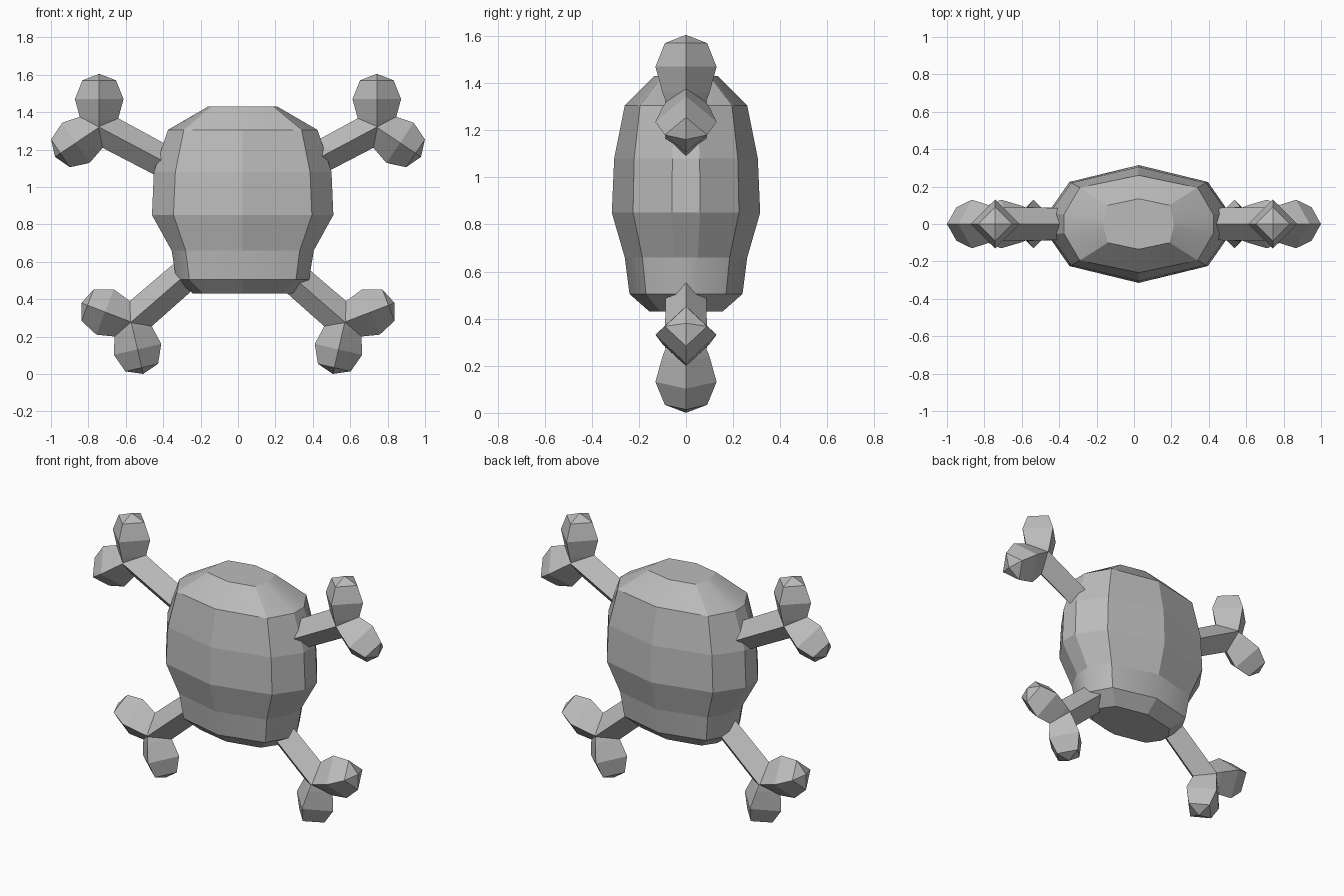
import bpy, bmesh, math
from mathutils import Vector

cube = bpy.data.objects.get("Cube")
if cube:
    bpy.data.objects.remove(cube, do_unlink=True)

grey = bpy.data.materials.new("bone_grey")
grey.use_nodes = True
COLOUR = (0.5, 0.5, 0.5, 1)
grey.diffuse_color = COLOUR
grey.node_tree.nodes["Principled BSDF"].inputs["Base Color"].default_value = COLOUR


def loft(name, rings, smooth_bands=()):
    """Skin a stack of equal-length rings; one-point rings become tips."""
    bm = bmesh.new()
    rows = [[bm.verts.new(p) for p in ring] for ring in rings]
    for band, (a, b) in enumerate(zip(rows, rows[1:])):
        n = len(a)
        for i in range(n):
            j = (i + 1) % n
            quad = (a[i], a[j], b[0]) if len(b) == 1 else (a[i], a[j], b[j], b[i])
            bm.faces.new(quad).smooth = band in smooth_bands
    for row in (rows[0], rows[-1]):
        if len(row) > 2:
            bm.faces.new(row)
    bmesh.ops.recalc_face_normals(bm, faces=bm.faces)
    for e in bm.edges:
        e.smooth = e.calc_face_angle(0) < math.radians(30)
    mesh = bpy.data.meshes.new(name)
    bm.to_mesh(mesh)
    bm.free()
    mesh.materials.append(grey)
    obj = bpy.data.objects.new(name, mesh)
    bpy.context.collection.objects.link(obj)
    return obj


# Skull: ten-sided rings (height, side x, corner x, front y, corner y)
CENTRE_X = 0.025


def skull_ring(z, side, corner, front, corner_y):
    sy = 0.19 * front
    pts = [(side, -sy), (side, sy), (corner, corner_y), (0, front), (-corner, corner_y),
           (-side, sy), (-side, -sy), (-corner, -corner_y), (0, -front), (corner, -corner_y)]
    return [(x + CENTRE_X, y, z) for x, y in pts]


profile = [(0.43, 0.265, 0.21, 0.155, 0.11),
           (0.505, 0.355, 0.285, 0.24, 0.17),
           (0.66, 0.38, 0.305, 0.26, 0.185),
           (0.85, 0.485, 0.37, 0.315, 0.225),
           (1.08, 0.475, 0.36, 0.305, 0.22),
           (1.305, 0.4, 0.315, 0.26, 0.195),
           (1.43, 0.185, 0.165, 0.135, 0.1)]
loft("skull", [skull_ring(*row) for row in profile], smooth_bands=(1, 5))


# Bones: diamond-section shafts, each ending in two knobs
def spindle(name, origin, angle, stations):
    axis = Vector((math.cos(angle), 0, math.sin(angle)))
    across = Vector((-axis.z, 0, axis.x))
    depth = Vector((0, 1, 0))
    rings = []
    for d, r in stations:
        c = origin + axis * d
        rings.append([c + v * r for v in (across, depth, -across, -depth)] if r else [c])
    loft(name, rings)


SHAFT = [(-0.5, 0.085), (0, 0.09)]
KNOB = [(0, 0.085), (0.04, 0.1), (0.15, 0.13), (0.25, 0.09), (0.285, 0)]
SPREAD = 62
for level, x, z, tilt in (("upper", 0.742, 1.32, 28), ("lower", 0.571, 0.278, -41)):
    for side, sign in (("left", 1), ("right", -1)):
        joint = Vector((sign * x, 0, z))
        for part, turn, stations in (("shaft", 0, SHAFT), ("top_knob", SPREAD, KNOB),
                                     ("bottom_knob", -SPREAD, KNOB)):
            angle = math.radians(tilt + turn)
            if sign < 0:
                angle = math.pi - angle
            spindle(f"{level}_{side}_{part}", joint, angle, stations)
